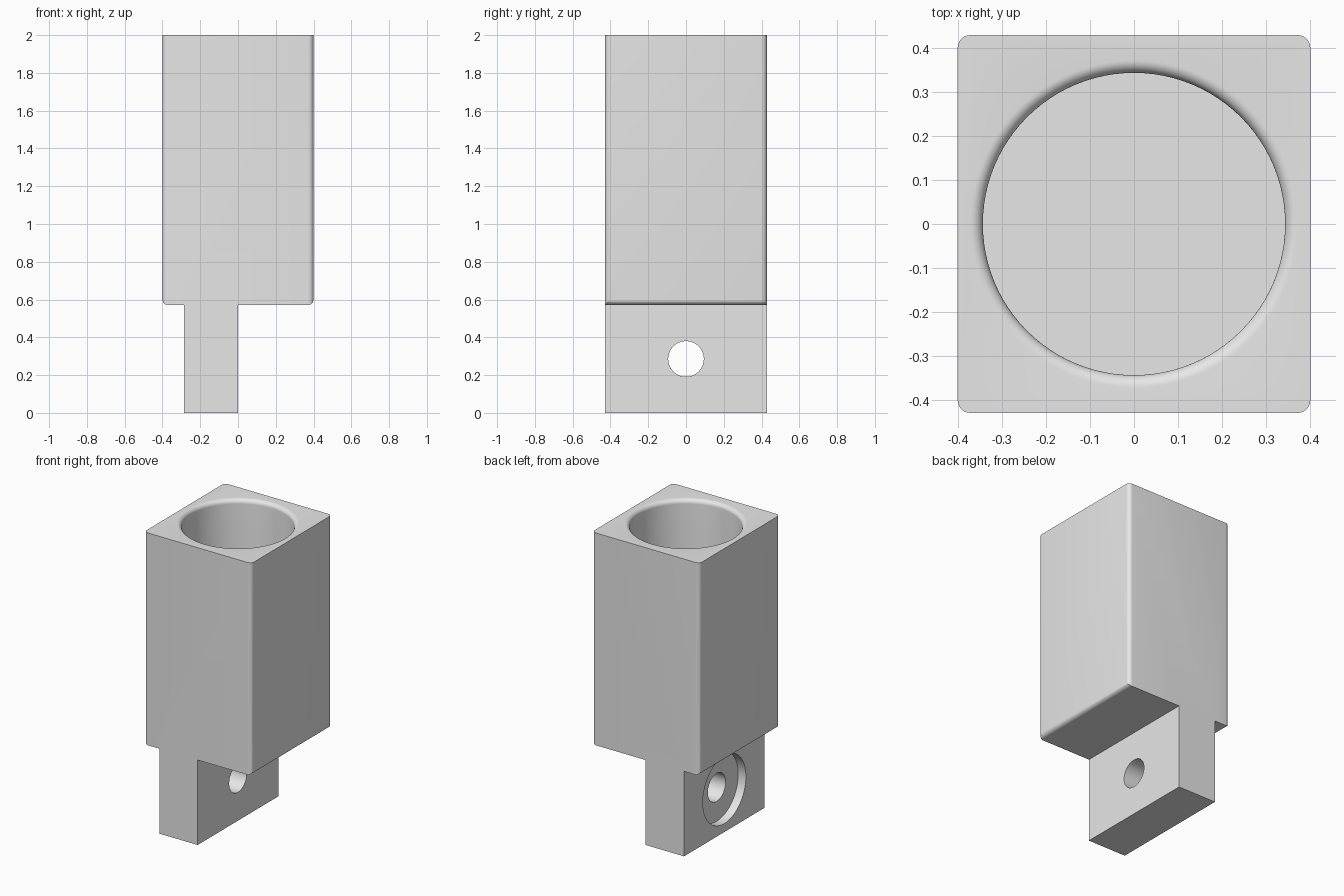
import bpy, bmesh, math
from mathutils import Matrix, Vector

if "Cube" in bpy.data.objects:
    bpy.data.objects.remove(bpy.data.objects["Cube"])

MM = 2 / 35            # working unit: the part is 35 units tall
HALF_X, HALF_Y = 7 * MM, 7.5 * MM
SHOULDER, TOP = 10 * MM, 2.0
TAB_X = -5 * MM
FILLET = 0.5 * MM

grey = bpy.data.materials.new("light grey")
grey.use_nodes = True
grey.diffuse_color = (0.8, 0.8, 0.8, 1)
grey.node_tree.nodes["Principled BSDF"].inputs["Base Color"].default_value = (0.8, 0.8, 0.8, 1)


def make_object(name, bm):
    bmesh.ops.recalc_face_normals(bm, faces=bm.faces)
    mesh = bpy.data.meshes.new(name)
    bm.to_mesh(mesh)
    bm.free()
    mesh.materials.append(grey)
    obj = bpy.data.objects.new(name, mesh)
    bpy.context.collection.objects.link(obj)
    return obj


def revolve(name, profile, matrix=Matrix(), steps=96):
    """Solid of revolution about z from (radius, height) points, both ends on the axis."""
    bm = bmesh.new()
    verts = [bm.verts.new((r, 0, z)) for r, z in profile]
    edges = [bm.edges.new(pair) for pair in zip(verts, verts[1:])]
    bmesh.ops.spin(bm, geom=verts + edges, cent=(0, 0, 0), axis=(0, 0, 1),
                   angle=math.tau, steps=steps)
    bmesh.ops.remove_doubles(bm, verts=bm.verts, dist=1e-5)
    bmesh.ops.transform(bm, matrix=matrix, verts=bm.verts)
    return make_object(name, bm)


def cut(target, cutter):
    mod = target.modifiers.new("cut", 'BOOLEAN')
    mod.operation, mod.solver, mod.object = 'DIFFERENCE', 'EXACT', cutter
    bpy.context.view_layer.objects.active = target
    bpy.ops.object.modifier_apply(modifier=mod.name)
    bpy.data.objects.remove(cutter)


# Socket body and mounting tab: one side profile extruded from front to back
outline = [(-HALF_X, TOP), (-HALF_X, SHOULDER), (TAB_X, SHOULDER), (TAB_X, 0),
           (0, 0), (0, SHOULDER), (HALF_X, SHOULDER), (HALF_X, TOP)]
bm = bmesh.new()
face = bm.faces.new([bm.verts.new((x, -HALF_Y, z)) for x, z in outline])
extruded = bmesh.ops.extrude_face_region(bm, geom=[face])["geom"]
bmesh.ops.translate(bm, vec=Vector((0, 2 * HALF_Y, 0)),
                    verts=[g for g in extruded if isinstance(g, bmesh.types.BMVert)])
bmesh.ops.recalc_face_normals(bm, faces=bm.faces)

# Round the upright corners and the two outer bottom edges
rounded = [e for e in bm.edges
           if all(abs(v.co.x) > HALF_X - 0.01 for v in e.verts)
           and e.verts[0].co.x * e.verts[1].co.x > 0
           and min(v.co.z for v in e.verts) < TOP - 0.01]
bmesh.ops.bevel(bm, geom=rounded, offset=FILLET, offset_type='OFFSET',
                segments=6, profile=0.5, affect='EDGES')
holder = make_object("socket_body_with_tab", bm)

# Blind round socket with a rounded lip
R = 6 * MM
FLOOR = SHOULDER + 2 * MM
lip = []
for i in range(9):
    t = math.pi / 2 * i / 8
    lip.append((R + FILLET * (1 - math.cos(t)), TOP - FILLET * (1 - math.sin(t))))
socket = [(0, FLOOR), (R, FLOOR)] + lip + [(R + FILLET, TOP + 0.1), (0, TOP + 0.1)]
cut(holder, revolve("socket_cutter", socket))

# Screw hole through the tab, with a shallow counterbore on the outer side
hole_r, bore_r = 1.65 * MM, 4 * MM
bore_floor = TAB_X + MM
screw = [(0, TAB_X - 0.1), (bore_r, TAB_X - 0.1), (bore_r, bore_floor),
         (hole_r, bore_floor), (hole_r, 0.1), (0, 0.1)]
along_x = Matrix.Translation((0, 0, SHOULDER / 2)) @ Matrix.Rotation(math.pi / 2, 4, 'Y')
cut(holder, revolve("screw_cutter", screw, along_x, 64))

# Smooth the curved surfaces, keep hard edges crisp
for obj in bpy.context.selected_objects:
    obj.select_set(False)
holder.select_set(True)
bpy.context.view_layer.objects.active = holder
bpy.ops.object.shade_smooth_by_angle(angle=math.radians(30))
